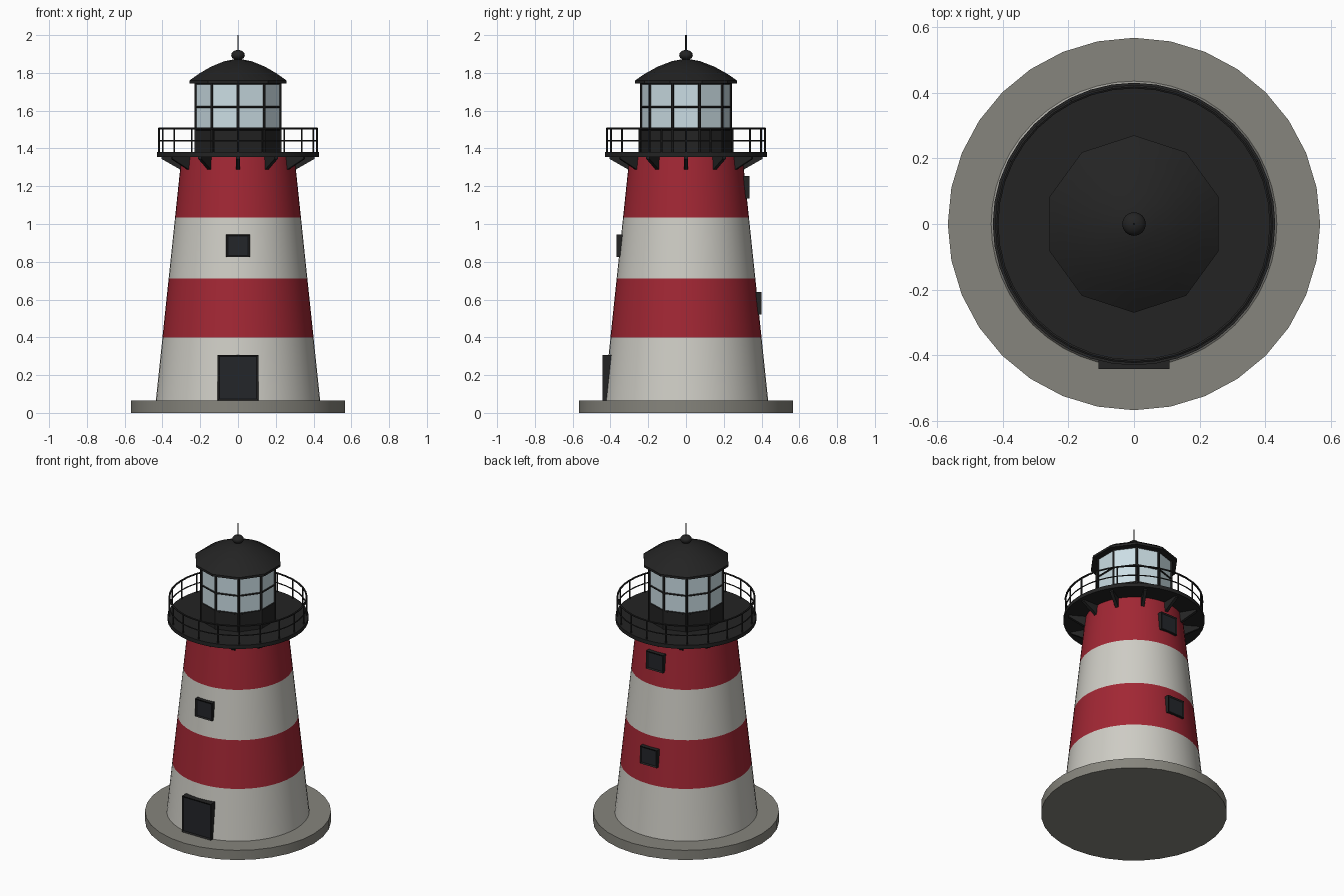
import bpy, bmesh
from math import sin, cos, pi, radians
from mathutils import Matrix, Vector

cube = bpy.data.objects.get("Cube")
if cube:
    bpy.data.objects.remove(cube, do_unlink=True)


def material(name, r, g, b):
    m = bpy.data.materials.new(name)
    m.use_nodes = True
    m.diffuse_color = (r, g, b, 1)
    bsdf = next(n for n in m.node_tree.nodes if n.type == "BSDF_PRINCIPLED")
    bsdf.inputs["Base Color"].default_value = (r, g, b, 1)
    bsdf.inputs["Roughness"].default_value = 0.7
    return m


white = material("warm white paint", 0.62, 0.61, 0.56)
red = material("red paint", 0.36, 0.02, 0.034)
black = material("black iron", 0.017, 0.017, 0.017)
glass = material("pale blue glass", 0.60, 0.73, 0.78)
stone = material("grey stone", 0.24, 0.235, 0.205)
pane = material("dark window", 0.017, 0.019, 0.023)


def finish(name, bm, mats, smooth=None):
    """Turn a bmesh into an object; smooth is the sharp-edge angle."""
    bmesh.ops.recalc_face_normals(bm, faces=bm.faces)
    mesh = bpy.data.meshes.new(name)
    bm.to_mesh(mesh)
    bm.free()
    for m in mats:
        mesh.materials.append(m)
    if smooth:
        mesh.polygons.foreach_set("use_smooth", [True] * len(mesh.polygons))
        mesh.set_sharp_from_angle(angle=radians(smooth))
    obj = bpy.data.objects.new(name, mesh)
    bpy.context.collection.objects.link(obj)
    return obj


def lathe(bm, profile, sides):
    """Capped solid of revolution with one corner towards the front."""
    rings = []
    for r, z in profile:
        rings.append([bm.verts.new((r * sin(2 * pi * k / sides),
                                    -r * cos(2 * pi * k / sides), z))
                      for k in range(sides)])
    for low, high in zip(rings, rings[1:]):
        for k in range(sides):
            n = (k + 1) % sides
            bm.faces.new((low[k], low[n], high[n], high[k]))
    bm.faces.new(rings[0][::-1])
    bm.faces.new(rings[-1])


def turned(name, profile, sides, mats, smooth=None):
    bm = bmesh.new()
    lathe(bm, profile, sides)
    return finish(name, bm, mats, smooth)


def around(radius, count, k, z):
    a = 2 * pi * k / count
    return Vector((radius * sin(a), -radius * cos(a), z))


def rod(bm, a, b, radius, sides=6):
    d = b - a
    turn = d.to_track_quat("Z", "Y").to_matrix().to_4x4()
    bmesh.ops.create_cone(bm, cap_ends=True, segments=sides, radius1=radius,
                          radius2=radius, depth=d.length,
                          matrix=Matrix.Translation((a + b) / 2) @ turn)


def ring(bm, radius, count, z, thick):
    for k in range(count):
        rod(bm, around(radius, count, k, z), around(radius, count, k + 1, z), thick)


def tower_radius(z):
    return 0.435 - 0.105 * (z - 0.065)


# Stone footing
turned("footing", [(0.567, 0), (0.567, 0.065)], 32, [stone], 40)

# Striped tapering tower
bands = [0.065, 0.40, 0.712, 1.035, 1.36]
tower = turned("tower", [(tower_radius(z), z) for z in bands], 48, [white, red], 40)
for p in tower.data.polygons:
    band = sum(p.center.z > z for z in bands[1:-1])
    p.material_index = band % 2

# Gallery deck
turned("gallery_deck", [(0.43, 1.355), (0.43, 1.38)], 40, [black], 40)

# Deck brackets: triangular plates around the tower top
bm = bmesh.new()
for k in range(12):
    turn = Matrix.Rotation(2 * pi * k / 12, 3, "Z")
    outline = [(0.28, 1.36), (0.405, 1.36), (0.405, 1.345), (0.30, 1.285), (0.28, 1.285)]
    sides = [[bm.verts.new(turn @ Vector((x, -r, z))) for r, z in outline]
             for x in (-0.01, 0.01)]
    bm.faces.new(sides[0])
    bm.faces.new(sides[1][::-1])
    for i in range(len(outline)):
        j = (i + 1) % len(outline)
        bm.faces.new((sides[0][i], sides[1][i], sides[1][j], sides[0][j]))
finish("deck_brackets", bm, [black])

# Gallery railing
bm = bmesh.new()
for k in range(20):
    rod(bm, around(0.418, 20, k, 1.375), around(0.418, 20, k, 1.505), 0.005)
ring(bm, 0.418, 40, 1.505, 0.006)
ring(bm, 0.418, 40, 1.44, 0.004)
finish("railing", bm, [black])

# Ten-sided lantern room
turned("lantern_wall", [(0.239, 1.375), (0.239, 1.50)], 10, [black])
turned("lantern_glass", [(0.234, 1.49), (0.234, 1.755)], 10, [glass])
bm = bmesh.new()
for k in range(10):
    rod(bm, around(0.235, 10, k, 1.38), around(0.235, 10, k, 1.755), 0.008)
for z in (1.50, 1.62, 1.745):
    ring(bm, 0.235, 10, z, 0.006)
finish("glazing_bars", bm, [black])

# Domed roof, finial ball and spike
turned("roof", [(0.25, 1.743), (0.27, 1.745), (0.27, 1.76), (0.215, 1.797),
                (0.15, 1.833), (0.075, 1.862), (0.02, 1.872)], 10, [black], 32)
bm = bmesh.new()
bmesh.ops.create_uvsphere(bm, u_segments=16, v_segments=10, radius=0.036,
                          matrix=Matrix.Translation((0, 0, 1.894)) @
                          Matrix.Diagonal((1, 1, 0.75, 1)))
finish("finial_ball", bm, [black], 60)
bm = bmesh.new()
rod(bm, Vector((0, 0, 1.89)), Vector((0, 0, 2.0)), 0.004)
finish("finial_spike", bm, [black])


def opening(name, side, width, low, high, front, depth):
    """Framed box on the wall with a recessed panel; side is -1 front, 1 back."""
    bm = bmesh.new()
    size = Matrix.Diagonal((width, depth, high - low, 1))
    place = Matrix.Translation((0, side * (front - depth / 2), (low + high) / 2))
    bmesh.ops.create_cube(bm, size=1, matrix=place @ size)
    bm.normal_update()
    face = max(bm.faces, key=lambda f: f.normal.y * side)
    bmesh.ops.inset_region(bm, faces=[face], thickness=0.012, depth=-0.006)
    face.material_index = 1
    finish(name, bm, [black, pane])


# Door and windows
opening("door", -1, 0.215, 0.065, 0.307, 0.442, 0.06)
opening("front_window", -1, 0.125, 0.825, 0.945, 0.367, 0.05)
opening("back_lower_window", 1, 0.125, 0.522, 0.64, 0.40, 0.05)
opening("back_upper_window", 1, 0.125, 1.135, 1.255, 0.335, 0.05)
